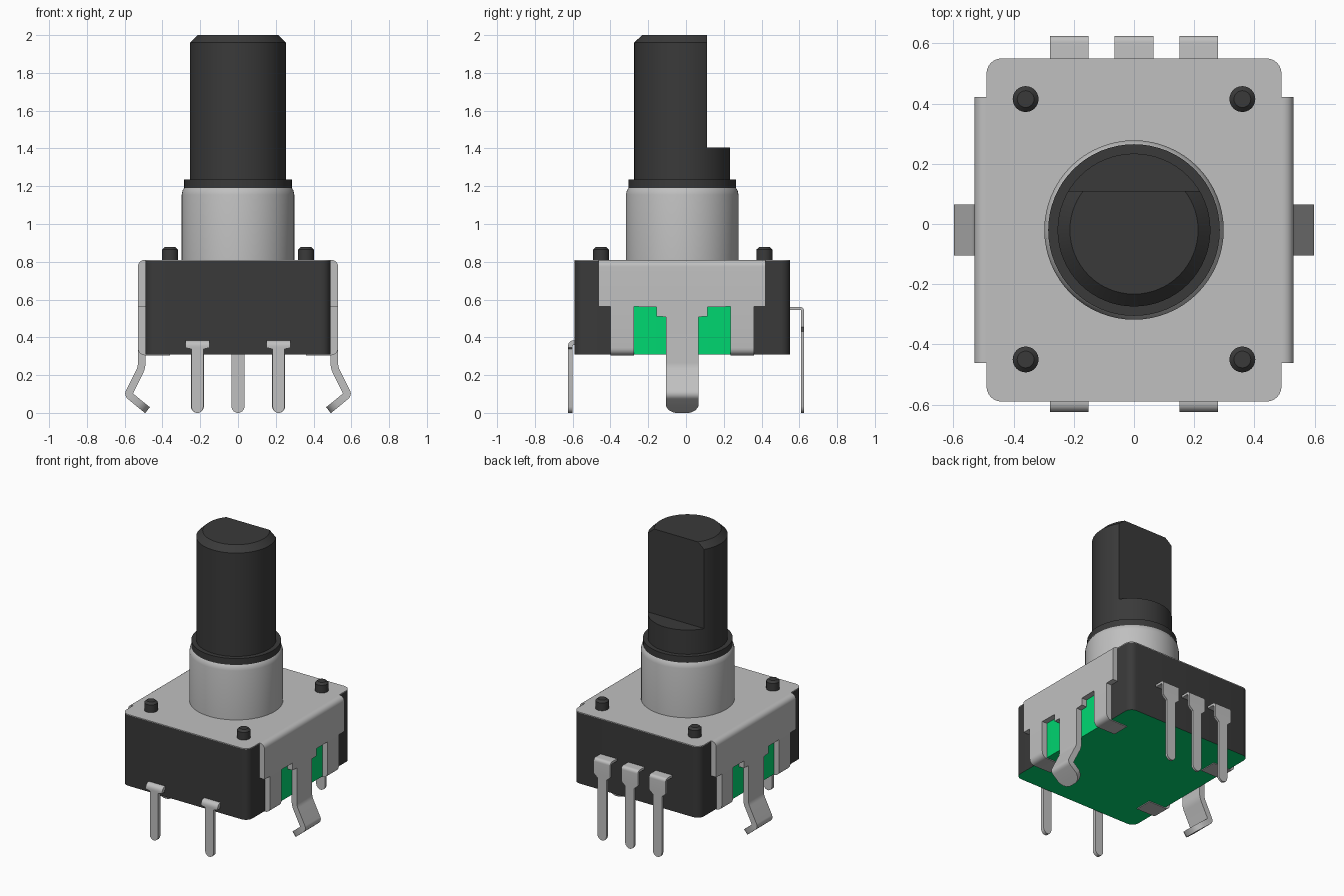
import bpy, bmesh, math
from mathutils import Vector

cube = bpy.data.objects.get("Cube")
if cube:
    bpy.data.objects.remove(cube, do_unlink=True)

CY = -0.02  # centre line of the housing and shaft


def material(name, rgb):
    m = bpy.data.materials.new(name)
    m.use_nodes = True
    m.diffuse_color = (*rgb, 1)
    m.node_tree.nodes["Principled BSDF"].inputs["Base Color"].default_value = (*rgb, 1)
    return m


DARK = material("dark plastic", (0.042, 0.042, 0.042))
METAL = material("grey metal", (0.527, 0.527, 0.527))
GREEN = material("green board", (0.0, 0.68, 0.165))


def finish(name, bm, *mats, thickness=0):
    """Turn a bmesh into a shaded object, thickening open sheets."""
    bmesh.ops.recalc_face_normals(bm, faces=bm.faces)
    mesh = bpy.data.meshes.new(name)
    bm.to_mesh(mesh)
    bm.free()
    obj = bpy.data.objects.new(name, mesh)
    bpy.context.collection.objects.link(obj)
    for m in mats:
        mesh.materials.append(m)
    bpy.ops.object.select_all(action='DESELECT')
    obj.select_set(True)
    bpy.context.view_layer.objects.active = obj
    if thickness:
        mod = obj.modifiers.new("thickness", 'SOLIDIFY')
        mod.thickness, mod.offset, mod.use_even_offset = thickness, 0, True
        bpy.ops.object.modifier_apply(modifier=mod.name)
    bpy.ops.object.shade_smooth_by_angle(angle=math.radians(32))
    return obj


def lathe(name, profile, mat, centre=(0, CY), segments=64, cut_y=None):
    """Closed solid of revolution from (radius, z) pairs, optionally cut flat."""
    bm = bmesh.new()
    rings = []
    for r, z in profile:
        rings.append([bm.verts.new((centre[0] + r * math.cos(math.tau * i / segments),
                                    centre[1] + r * math.sin(math.tau * i / segments), z))
                      for i in range(segments)])
    for a, b in zip(rings, rings[1:]):
        for i in range(segments):
            j = (i + 1) % segments
            bm.faces.new((a[i], a[j], b[j], b[i]))
    bm.faces.new(rings[0])
    bm.faces.new(rings[-1])
    if cut_y is not None:
        geom = bm.verts[:] + bm.edges[:] + bm.faces[:]
        cut = bmesh.ops.bisect_plane(bm, geom=geom, plane_co=(0, cut_y, 0),
                                     plane_no=(0, 1, 0), clear_outer=True)
        edges = [e for e in cut["geom_cut"] if isinstance(e, bmesh.types.BMEdge)]
        bmesh.ops.contextual_create(bm, geom=edges)
    return finish(name, bm, mat)


def rounded_block(name, hx, hy, z0, z1, radius, *mats):
    """Block with rounded vertical corners; second material goes underneath."""
    bm = bmesh.new()
    ring = []
    for k, (sx, sy) in enumerate(((1, 1), (-1, 1), (-1, -1), (1, -1))):
        for i in range(7):
            a = (k + i / 6) * math.pi / 2
            ring.append((sx * (hx - radius) + radius * math.cos(a),
                         CY + sy * (hy - radius) + radius * math.sin(a)))
    face = bm.faces.new([bm.verts.new((x, y, z0)) for x, y in ring])
    ext = bmesh.ops.extrude_face_region(bm, geom=[face], use_keep_orig=True)
    top = [v for v in ext["geom"] if isinstance(v, bmesh.types.BMVert)]
    bmesh.ops.translate(bm, verts=top, vec=(0, 0, z1 - z0))
    if len(mats) > 1:
        bm.normal_update()
        for f in bm.faces:
            f.material_index = int(abs(f.normal.z) > 0.9 and f.calc_center_median().z < z0 + 0.01)
    return finish(name, bm, *mats)


def sheet(name, path, thickness, place):
    """Bent metal strip. Path points: (outward, z, half width, bend radius)."""
    pts = []
    for i, (d, z, h, r) in enumerate(path):
        p = Vector((d, z))
        if r == 0:
            pts.append((d, z, h))
            continue
        a = p + (Vector(path[i - 1][:2]) - p).normalized() * r
        b = p + (Vector(path[i + 1][:2]) - p).normalized() * r
        for k in range(7):
            t = k / 6
            q = a * (1 - t) ** 2 + p * 2 * t * (1 - t) + b * t * t
            pts.append((q.x, q.y, h))
    bm = bmesh.new()
    rows = [[bm.verts.new(place(d, s * h, z)) for s in (-1, 1)] for d, z, h in pts]
    for a, b in zip(rows, rows[1:]):
        bm.faces.new((a[0], a[1], b[1], b[0]))
    return finish(name, bm, METAL, thickness=thickness)


def pin_tip(d, h):
    """Rounded lower end of a solder pin."""
    return [(d, h * (1 - math.sin(a)), max(h * math.cos(a), 0.006), 0)
            for a in (math.radians(x) for x in (0, 25, 50, 70, 88))]


# Housing: plastic body with board underneath, side board inserts, cover plate
rounded_block("housing", 0.49, 0.57, 0.31, 0.805, 0.05, DARK, GREEN)
rounded_block("cover_plate", 0.49, 0.57, 0.805, 0.81, 0.05, METAL)
rounded_block("board_insert", 0.491, 0.30, 0.31, 0.60, 0.002, GREEN)

# Bushing, collar and D-shaped shaft
lathe("bushing", [(0.298, 0.80), (0.298, 1.155), (0.293, 1.178), (0.285, 1.19)], METAL)
lathe("collar", [(0.285, 1.185), (0.285, 1.235)], DARK)
lathe("shaft_base", [(0.254, 1.22), (0.254, 1.405)], DARK)
lathe("shaft", [(0.254, 1.405), (0.254, 1.96), (0.213, 2.0)], DARK, cut_y=0.11)

# Rivet posts on the cover
for sx in (-1, 1):
    for y in (-0.45, 0.415):
        lathe("rivet_post", [(0.043, 0.80), (0.043, 0.864), (0.028, 0.878)],
              DARK, (sx * 0.36, y), 24)

# Side flaps with spring legs and folded clips
flap = [(0.49, 0.79, 0.442, 0), (0.51, 0.79, 0.442, 0.018),
        (0.51, 0.564, 0.442, 0), (0.51, 0.561, 0.135, 0),
        (0.51, 0.511, 0.135, 0), (0.51, 0.508, 0.085, 0),
        (0.51, 0.24, 0.085, 0.025), (0.581, 0.098, 0.085, 0.014),
        (0.522, 0.049, 0.085, 0), (0.500, 0.031, 0.072, 0),
        (0.486, 0.020, 0.052, 0), (0.479, 0.0145, 0.030, 0)]
clip = [(0.51, 0.565, 0.062, 0), (0.51, 0.3245, 0.062, 0.022), (0.36, 0.3245, 0.062, 0)]
for s, side in ((1, "left"), (-1, "right")):
    sheet(side + "_cover_flap", flap, 0.04, lambda d, w, z: (s * d, CY + w, z))
    for cy in (CY - 0.318, CY + 0.318):
        sheet(side + "_clip", clip, 0.04, lambda d, w, z: (s * d, cy + w, z))

# Front and back solder pins
front_pin = [(0.55, 0.372, 0.064, 0), (0.6125, 0.372, 0.064, 0.022),
             (0.6125, 0.345, 0.064, 0), (0.6125, 0.338, 0.032, 0)] + pin_tip(0.6125, 0.032)
back_pin = [(0.50, 0.553, 0.064, 0), (0.617, 0.553, 0.064, 0.015),
            (0.617, 0.455, 0.064, 0), (0.617, 0.43, 0.035, 0)] + pin_tip(0.617, 0.035)
for x in (-0.215, 0.215):
    sheet("front_pin", front_pin, 0.025, lambda d, w, z: (x + w, -d, z))
for x in (-0.215, 0, 0.215):
    sheet("back_pin", back_pin, 0.016, lambda d, w, z: (x + w, d, z))
